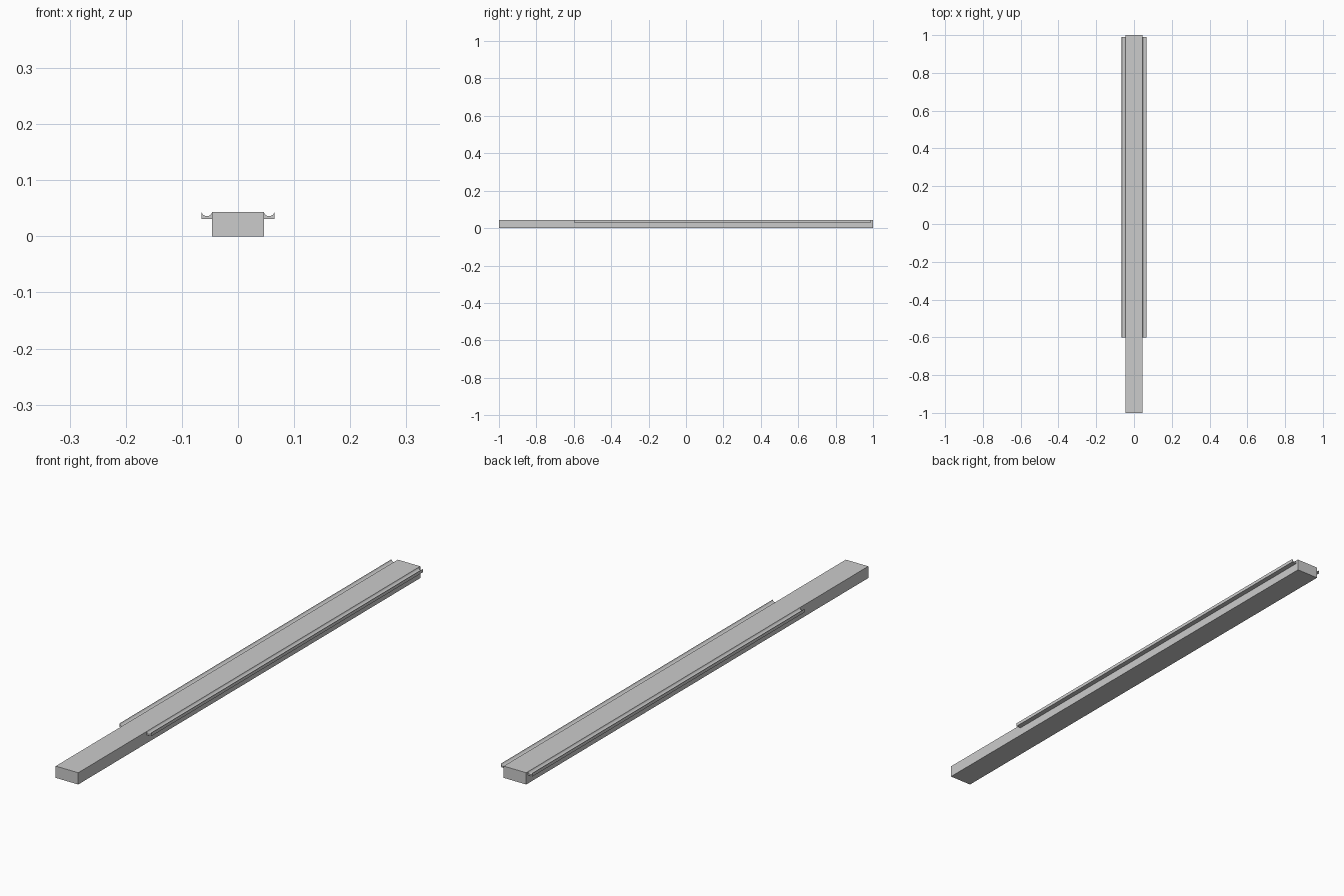
import bpy, bmesh, math

if "Cube" in bpy.data.objects:
    bpy.data.objects.remove(bpy.data.objects["Cube"])


def extrude_profile(name, profile, y0, y1):
    """Extrude an x-z profile along y into a closed solid."""
    bm = bmesh.new()
    face = bm.faces.new([bm.verts.new((x, y0, z)) for x, z in profile])
    ext = bmesh.ops.extrude_face_region(bm, geom=[face])
    verts = [v for v in ext["geom"] if isinstance(v, bmesh.types.BMVert)]
    bmesh.ops.translate(bm, verts=verts, vec=(0, y1 - y0, 0))
    bmesh.ops.recalc_face_normals(bm, faces=bm.faces)
    mesh = bpy.data.meshes.new(name)
    bm.to_mesh(mesh)
    bm.free()
    obj = bpy.data.objects.new(name, mesh)
    bpy.context.collection.objects.link(obj)
    return obj


HALF, TOP = 0.046, 0.0435
OUT, LOW, DIP = 0.065, 0.031, 0.0075

# Main bar
extrude_profile("bar", [(-HALF, 0), (HALF, 0), (HALF, TOP), (-HALF, TOP)], -1, 1)

# Side rails with a concave groove along the top
mid, half = (HALF + OUT) / 2, (OUT - HALF) / 2
radius = (half ** 2 + DIP ** 2) / (2 * DIP)
angle = math.asin(half / radius)
steps = 12
groove = []
for i in range(steps + 1):
    a = angle * (1 - 2 * i / steps)
    groove.append((mid + radius * math.sin(a),
                   TOP - DIP + radius * (1 - math.cos(a))))

for side, label in ((1, "right"), (-1, "left")):
    profile = [(HALF, LOW), (OUT, LOW)] + groove
    rail = extrude_profile(label + "_grooved_rail",
                           [(side * x, z) for x, z in profile], -0.6, 0.99)
    bpy.ops.object.select_all(action="DESELECT")
    rail.select_set(True)
    bpy.context.view_layer.objects.active = rail
    bpy.ops.object.shade_smooth_by_angle(angle=math.radians(30))
